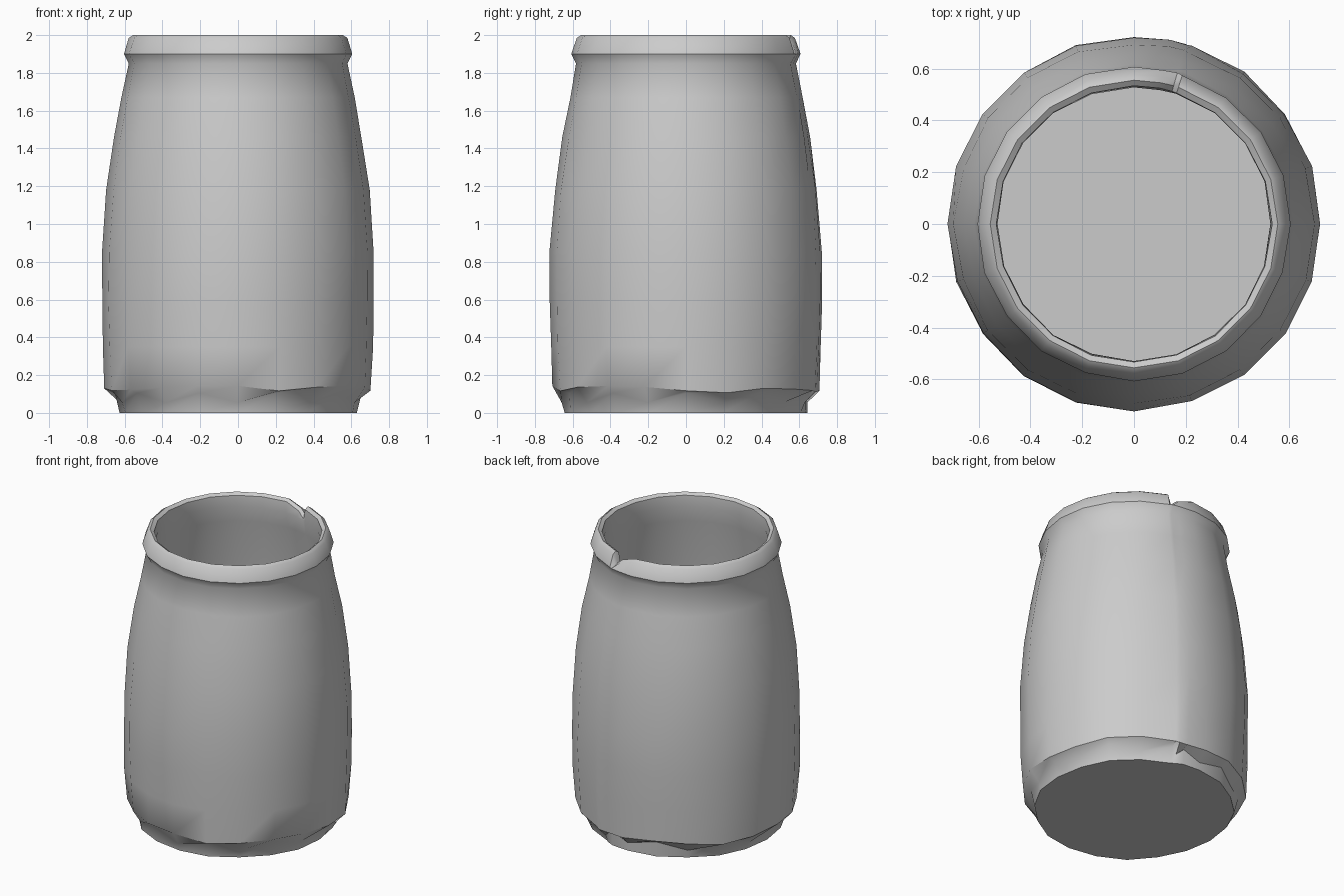
import bpy, bmesh, math, random

if "Cube" in bpy.data.objects:
    bpy.data.objects.remove(bpy.data.objects["Cube"])
random.seed(4)

# Plain grey clay
clay = bpy.data.materials.new("grey clay")
clay.use_nodes = True
colour = (0.6, 0.6, 0.6, 1)
clay.diffuse_color = colour
clay.node_tree.nodes["Principled BSDF"].inputs["Base Color"].default_value = colour

# Radius, height and roughness: outer wall, rolled rim, then the hollow
profile = [
    (0.635, 0, 0.012), (0.65, 0.08, 0.012), (0.705, 0.125, 0.006),
    (0.717, 0.35, 0.004), (0.722, 0.6, 0.004), (0.72, 0.85, 0.004),
    (0.695, 1.18, 0.004), (0.655, 1.46, 0.004), (0.615, 1.67, 0.004),
    (0.58, 1.85, 0.003), (0.605, 1.9, 0.003), (0.578, 1.985, 0.002),
    (0.555, 2.0, 0), (0.532, 1.985, 0.002), (0.528, 1.91, 0.002),
    (0.55, 1.8, 0.003), (0.60, 1.5, 0.003), (0.65, 1.15, 0.003),
    (0.67, 0.7, 0.003), (0.65, 0.15, 0),
]
RIM = range(11, 14)
chip = {74: 0.075, 79: 0.035}   # angle: depth of the chip in the rim
angles = sorted([i * 18 for i in range(20)] + list(chip))

bm = bmesh.new()
rings = []
for k, (radius, height, rough) in enumerate(profile):
    ring = []
    for n, a in enumerate(angles):
        r, z = radius + random.uniform(-rough, rough), height
        if k == 2:                       # uneven lower edge of the wall
            z += random.uniform(-0.02, 0.02)
        if k == 1:                       # hand-worked foot facets
            z += 0.025 * (-1) ** n
        if k in RIM:
            z -= chip.get(a, 0)
        t = math.radians(a)
        ring.append(bm.verts.new((r * math.cos(t), r * math.sin(t), z)))
    rings.append(ring)
count = len(angles)
for low, high in zip(rings, rings[1:]):
    for i in range(count):
        j = (i + 1) % count
        bm.faces.new((low[i], low[j], high[j], high[i]))
bm.faces.new(rings[0][::-1])             # underside
bm.faces.new(rings[-1])                  # inner floor
bmesh.ops.recalc_face_normals(bm, faces=bm.faces)

mesh = bpy.data.meshes.new("jar")
bm.to_mesh(mesh)
bm.free()
mesh.materials.append(clay)
jar = bpy.data.objects.new("jar", mesh)
bpy.context.collection.objects.link(jar)
bpy.context.view_layer.objects.active = jar
jar.select_set(True)
bpy.ops.object.shade_smooth_by_angle(angle=math.radians(40))
